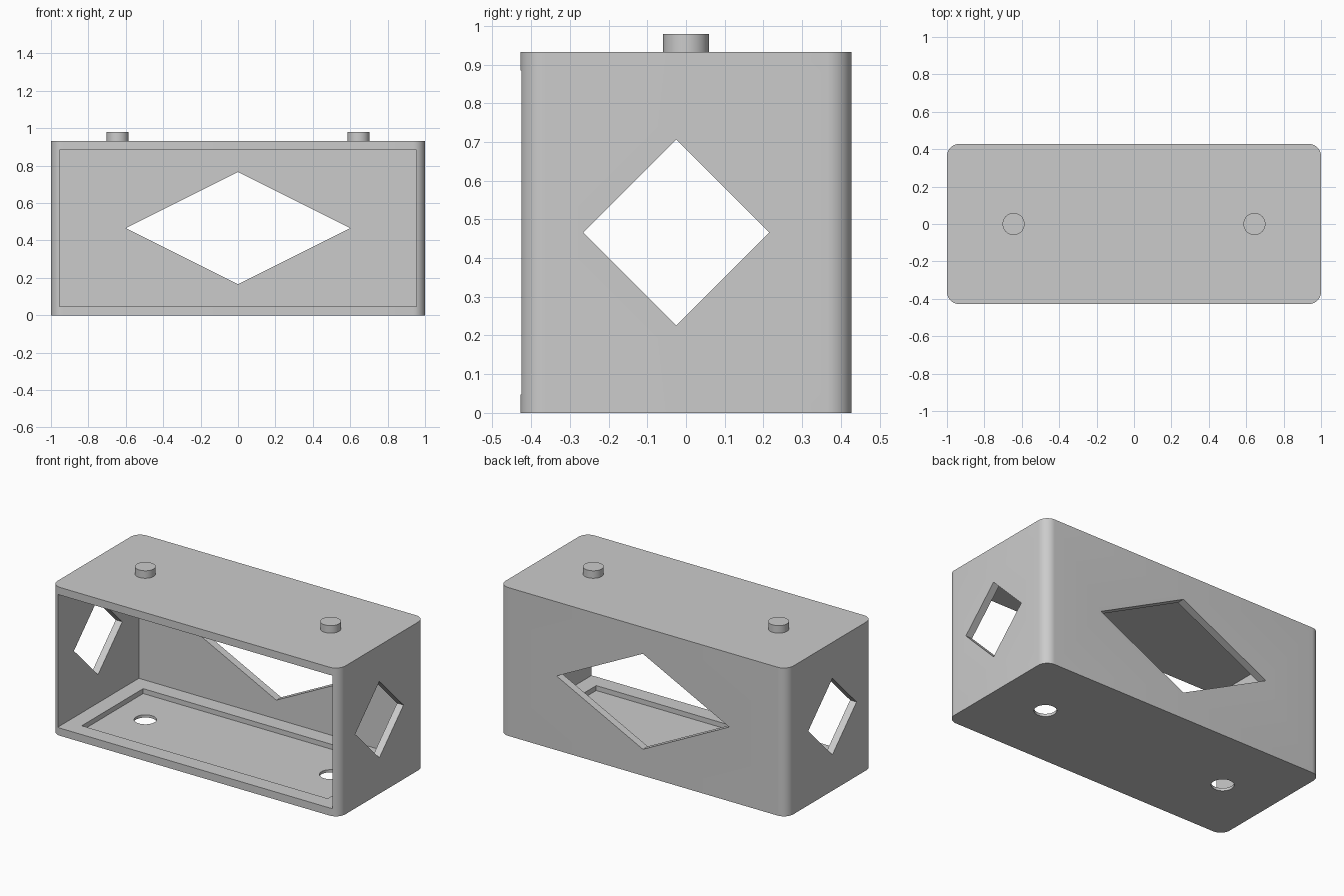
import bpy
import bmesh
from math import cos, sin, pi, radians
from mathutils import Vector

if "Cube" in bpy.data.objects:
    bpy.data.objects.remove(bpy.data.objects["Cube"], do_unlink=True)

W, D, H = 1.0, 0.428, 0.932      # half width, half depth, height
WALL_X, WALL = 0.045, 0.048      # side wall, other walls
MID_Y = -0.025                   # middle of the cavity depth
MID_Z = H / 2
PIN_X = 0.644

grey = bpy.data.materials.new("plain grey")
grey.use_nodes = True
colour = (0.6, 0.6, 0.6, 1)
grey.diffuse_color = colour
grey.node_tree.nodes["Principled BSDF"].inputs["Base Color"].default_value = colour


def prism(name, outline, axis, lo, hi):
    """Extrude a 2D outline along an axis, from lo to hi."""
    place = {"x": lambda a, b, t: (t, a, b),
             "y": lambda a, b, t: (a, t, b),
             "z": lambda a, b, t: (a, b, t)}[axis]
    bm = bmesh.new()
    base = bm.faces.new([bm.verts.new(place(a, b, lo)) for a, b in outline])
    ext = bmesh.ops.extrude_face_region(bm, geom=[base], use_keep_orig=True)
    verts = [g for g in ext["geom"] if isinstance(g, bmesh.types.BMVert)]
    bmesh.ops.translate(bm, verts=verts, vec=Vector(place(0, 0, hi - lo)))
    bmesh.ops.recalc_face_normals(bm, faces=bm.faces)
    mesh = bpy.data.meshes.new(name)
    bm.to_mesh(mesh)
    bm.free()
    mesh.materials.append(grey)
    obj = bpy.data.objects.new(name, mesh)
    bpy.context.collection.objects.link(obj)
    return obj


def rect(a0, a1, b0, b1):
    return [(a0, b0), (a1, b0), (a1, b1), (a0, b1)]


def diamond(a, b, ra, rb):
    return [(a - ra, b), (a, b - rb), (a + ra, b), (a, b + rb)]


def circle(a, b, r, n=48):
    return [(a + r * cos(2 * pi * i / n), b + r * sin(2 * pi * i / n)) for i in range(n)]


def rounded_rect(w, d, r, n=10):
    pts = []
    for k, (sx, sy) in enumerate([(1, 1), (-1, 1), (-1, -1), (1, -1)]):
        for i in range(n + 1):
            t = pi / 2 * (k + i / n)
            pts.append((sx * (w - r) + r * cos(t), sy * (d - r) + r * sin(t)))
    return pts


def activate(obj):
    bpy.ops.object.select_all(action="DESELECT")
    obj.select_set(True)
    bpy.context.view_layer.objects.active = obj


def cut(obj, cutter):
    cutter.hide_render = True
    mod = obj.modifiers.new("cut", "BOOLEAN")
    mod.operation, mod.solver, mod.object = "DIFFERENCE", "EXACT", cutter
    activate(obj)
    bpy.ops.object.modifier_apply(modifier=mod.name)
    bpy.data.objects.remove(cutter, do_unlink=True)


# Outer shell with rounded upright edges
shell = prism("box_shell", rounded_rect(W, D, 0.065), "z", 0, H)

# Cavity open at the front, and the shallow tray in its floor
inner = W - WALL_X
cut(shell, prism("cavity_cutter", rect(-inner, inner, WALL, H - WALL), "y", -0.6, D - WALL))
cut(shell, prism("tray_cutter", rect(-0.855, 0.855, MID_Y - 0.305, MID_Y + 0.305), "z", 0.017, 0.2))

# Diamond windows in the back and both sides
cut(shell, prism("back_window_cutter", diamond(0, MID_Z, 0.6, 0.3), "y", 0.2, 0.6))
cut(shell, prism("side_window_cutter", diamond(MID_Y, MID_Z, 0.24, 0.24), "x", -1.2, 1.2))

# Locating holes in the floor
for x in (-PIN_X, PIN_X):
    cut(shell, prism("hole_cutter", circle(x, 0, 0.064), "z", -0.1, 0.1))

# Locating pins on the lid
pins = [prism(side + "_pin", circle(x, 0, 0.059), "z", H - 0.01, 0.979)
        for side, x in (("right", -PIN_X), ("left", PIN_X))]

for obj in [shell] + pins:
    activate(obj)
    bpy.ops.object.shade_smooth_by_angle(angle=radians(30))
